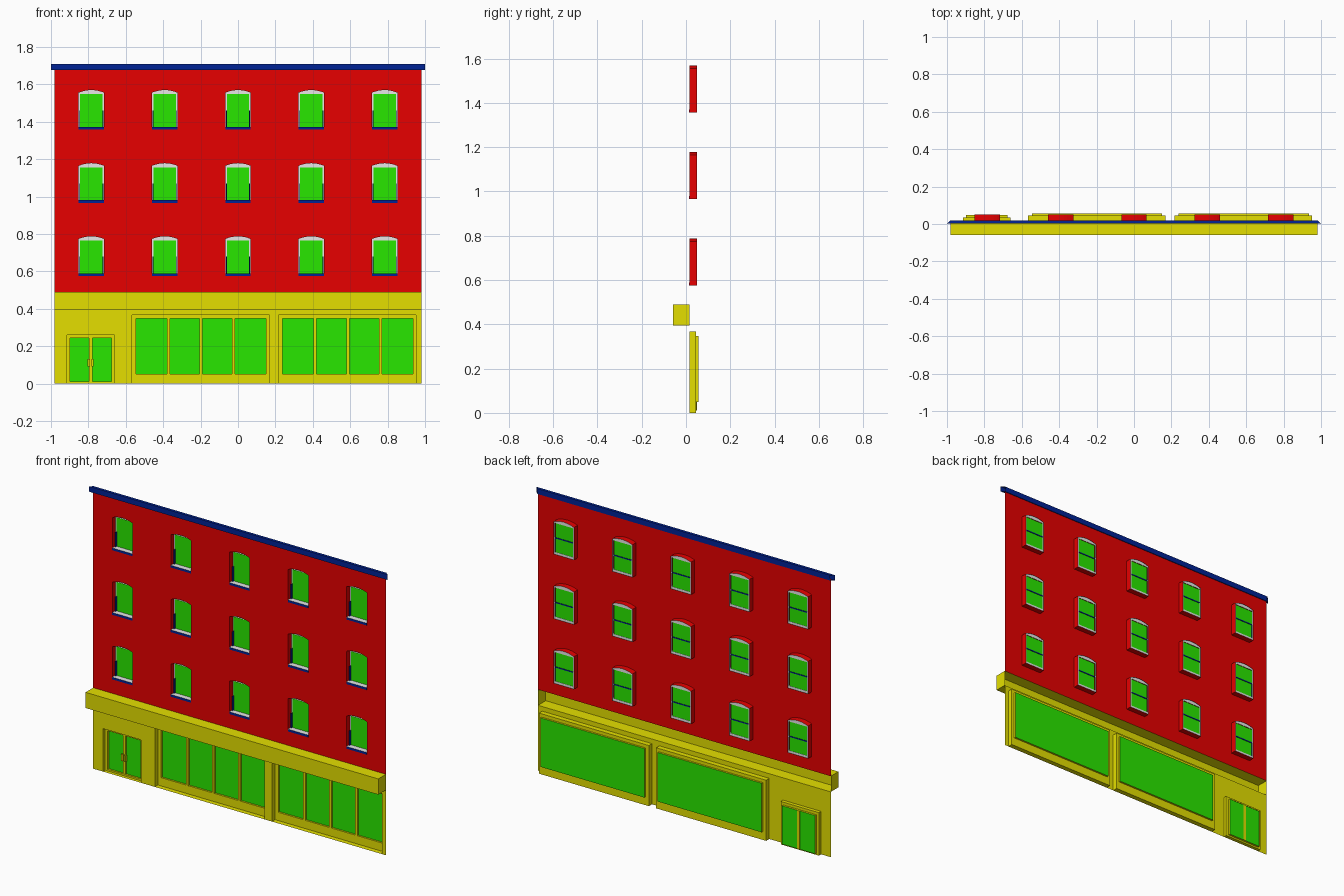
import bpy, bmesh, math

cube = bpy.data.objects.get("Cube")
if cube:
    bpy.data.objects.remove(cube, do_unlink=True)


def material(name, rgb):
    m = bpy.data.materials.new(name)
    m.use_nodes = True
    m.diffuse_color = (*rgb, 1)
    m.node_tree.nodes["Principled BSDF"].inputs["Base Color"].default_value = (*rgb, 1)
    return m


RED = material("brick red", (0.8, 0, 0))
YELLOW = material("shopfront yellow", (0.78, 0.74, 0))
GREEN = material("glass green", (0.022, 0.8, 0))
BLUE = material("trim blue", (0, 0.016, 0.3))
WHITE = material("frame white", (1, 1, 1))


def finish(name, bm, *mats):
    mesh = bpy.data.meshes.new(name)
    bm.to_mesh(mesh)
    bm.free()
    for m in mats:
        mesh.materials.append(m)
    ob = bpy.data.objects.new(name, mesh)
    bpy.context.collection.objects.link(ob)
    return ob


def rect(x0, x1, z0, z1):
    return [(x0, z0), (x1, z0), (x1, z1), (x0, z1)]


def sheet(name, loops, y, mat):
    """Flat panel facing the front; every loop after the first is a hole."""
    bm = bmesh.new()
    for loop in loops:
        vs = [bm.verts.new((x, y, z)) for x, z in loop]
        if len(loops) == 1:
            bm.faces.new(vs)
        else:
            for a, b in zip(vs, vs[1:] + vs[:1]):
                bm.edges.new((a, b))
    if len(loops) > 1:
        bmesh.ops.triangle_fill(bm, edges=bm.edges[:], use_beauty=True, normal=(0, -1, 0))
    for f in bm.faces:
        f.normal_update()
        if f.normal.y > 0:
            f.normal_flip()
    return finish(name, bm, mat)


def reveal(name, loop, y0, y1, mat):
    """Open sleeve lining an opening from y0 back to y1."""
    bm = bmesh.new()
    front = [bm.verts.new((x, y0, z)) for x, z in loop]
    back = [bm.verts.new((x, y1, z)) for x, z in loop]
    for i in range(len(loop)):
        j = (i + 1) % len(loop)
        bm.faces.new((front[i], front[j], back[j], back[i]))
    return finish(name, bm, mat)


def box(name, x, y, z, mat, open_side=None, top=None):
    """Box from (min, max) pairs; open_side drops faces by normal, top recolours the lid."""
    bm = bmesh.new()
    bmesh.ops.create_cube(bm, size=1)
    for v in bm.verts:
        v.co = [r[0] if c < 0 else r[1] for c, r in zip(v.co, (x, y, z))]
    bm.normal_update()
    if open_side:
        gone = [f for f in bm.faces if open_side(f.normal)]
        bmesh.ops.delete(bm, geom=gone, context='FACES')
    if top:
        for f in bm.faces:
            f.material_index = int(f.normal.z > 0.5)
    return finish(name, bm, mat, *([top] if top else []))


WALL = 0.015      # plane of the facade
HALF = 0.98       # half width of the facade


def arch(cx, z, half, spring, rise, n=8):
    """Window outline with a shallow curved head."""
    pts = [(cx - half, z), (cx + half, z)]
    for i in range(n + 1):
        t = 1 - 2 * i / n
        pts.append((cx + half * t, z + spring + rise * (1 - t * t)))
    return pts


# Upper windows
holes = []
for row in range(3):
    for col in range(-2, 3):
        cx, z = col * 0.392, 0.575 + row * 0.391
        outline = arch(cx, z, 0.068, 0.198, 0.014)
        holes.append(outline)
        glass = rect(cx - 0.06, cx + 0.06, z + 0.014, z + 0.19)
        reveal("window_reveal", outline, WALL, 0.05, RED)
        sheet("window_frame", [outline, glass], 0.047, WHITE)
        sheet("window_glass", [glass], 0.045, GREEN)
        box("window_rail", (cx - 0.06, cx + 0.06), (0.046, 0.049),
            (z + 0.098, z + 0.104), BLUE)
        # Lower sash stiles show only their front and inner faces
        for s in (-1, 1):
            xs = sorted((cx + s * 0.0595, cx + s * 0.064))
            box("lower_sash_side", xs, (0.034, 0.046), (z + 0.013, z + 0.104), BLUE,
                open_side=lambda n: n.y > 0.5 or abs(n.z) > 0.5 or n.x * s > 0.5)
        box("window_sill", (cx - 0.0675, cx + 0.0675), (0.013, 0.046),
            (z + 0.0005, z + 0.014), BLUE, top=WHITE)

# Brick wall
sheet("brick_wall", [rect(-HALF, HALF, 0.49, 1.685)] + holes, WALL, RED)

# Roof cornice, open at its ends and mitred back to the wall
cornice = box("roof_cornice", (-1, 1), (0.003, 0.02), (1.676, 1.708), BLUE,
              open_side=lambda n: abs(n.x) > 0.5)
for v in cornice.data.vertices:
    if v.co.y > WALL:
        v.co.x *= HALF

# Sign band, open at the back
box("sign_band", (-HALF, HALF), (-0.058, WALL), (0.395, 0.49), YELLOW,
    open_side=lambda n: n.y > 0.5)

# Ground floor wall, notched for the door and shop windows
door = (-0.915, -0.66, 0.26)
shops = [(-0.568, 0.168, 0.367), (0.217, 0.953, 0.367)]
outline = [(-HALF, 0)]
for x0, x1, h in [door] + shops:
    outline += [(x0, 0), (x0, h), (x1, h), (x1, 0)]
outline += [(HALF, 0), (HALF, 0.395), (-HALF, 0.395)]
sheet("ground_floor_wall", [outline], WALL, YELLOW)

# Shop windows
for x0, x1, h in shops:
    outer = rect(x0, x1, 0, h)
    g0, g1 = x0 + 0.022, x1 - 0.018
    glass = rect(g0, g1, 0.05, 0.347)
    reveal("shop_recess", outer, WALL, 0.045, YELLOW)
    sheet("shop_front_panel", [outer, glass], 0.045, YELLOW)
    reveal("shop_window_frame", glass, 0.045, 0.056, YELLOW)
    sheet("shop_glass", [glass], 0.056, GREEN)
    for i in (1, 2, 3):
        x = g0 + (g1 - g0) * i / 4
        box("shop_mullion", (x - 0.008, x + 0.008), (0.044, 0.054), (0.05, 0.347), YELLOW)

# Double door
x0, x1, h = door
mid = (x0 + x1) / 2
outer = rect(x0, x1, 0, h)
inner = rect(x0 + 0.017, x1 - 0.017, 0.01, h - 0.017)
reveal("door_recess", outer, WALL, 0.036, YELLOW)
sheet("door_panel", [outer, inner], 0.036, YELLOW)
reveal("door_frame", inner, 0.036, 0.048, YELLOW)
sheet("door_glass", [inner], 0.047, GREEN)
box("door_centre_post", (mid - 0.009, mid + 0.009), (0.038, 0.05), (0.01, h - 0.017), YELLOW)
for s in (-1, 1):
    xs = sorted((mid + s * 0.003, mid + s * 0.016))
    box("door_handle", xs, (0.028, 0.038), (0.09, 0.13), YELLOW)
